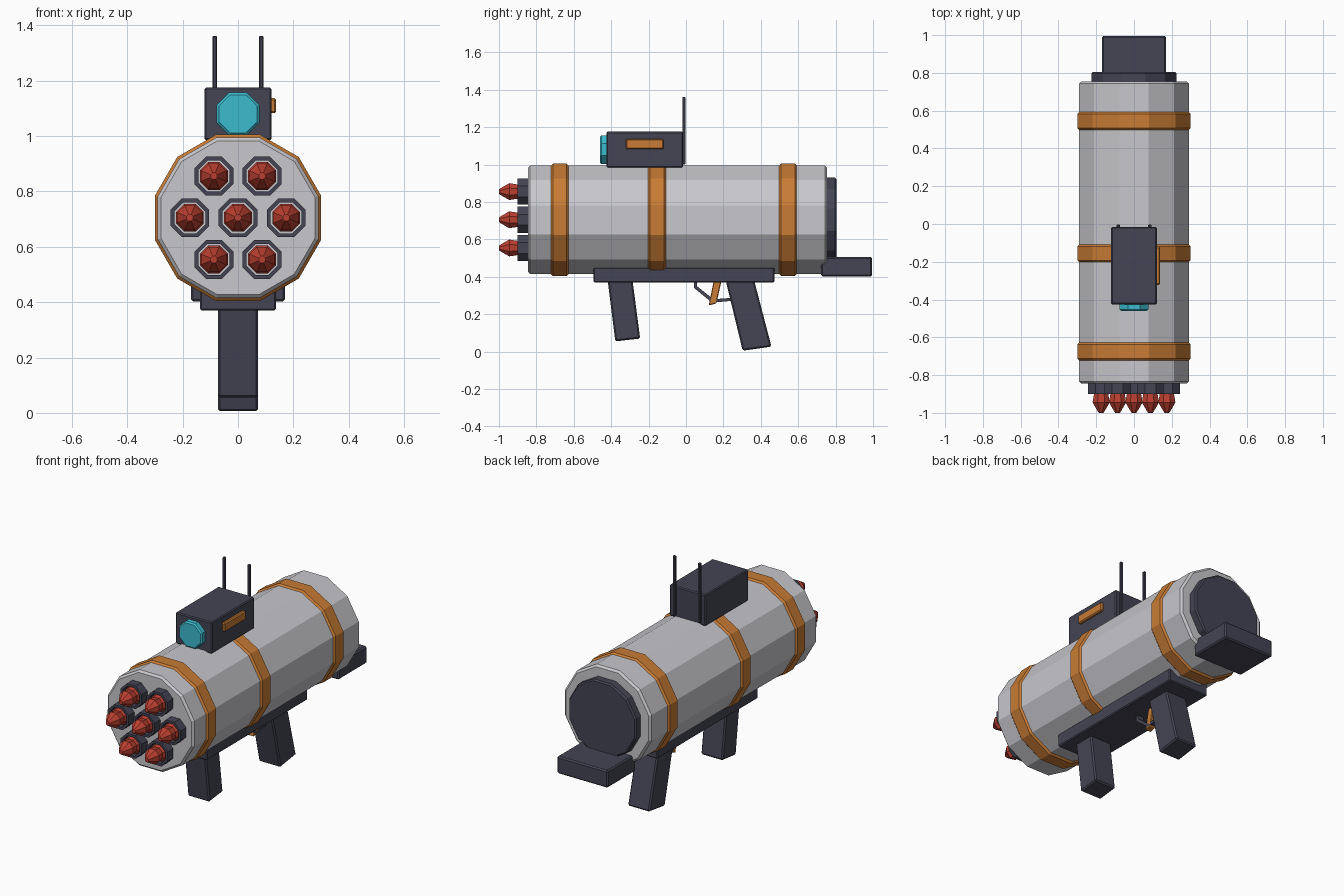
import bpy, bmesh, math

cube = bpy.data.objects.get("Cube")
if cube:
    bpy.data.objects.remove(cube, do_unlink=True)

AXIS_Z = 0.705  # height of the barrel axis


def material(name, rgb):
    mat = bpy.data.materials.new(name)
    mat.use_nodes = True
    color = (*rgb, 1.0)
    mat.diffuse_color = color
    bsdf = next(n for n in mat.node_tree.nodes if n.type == 'BSDF_PRINCIPLED')
    bsdf.inputs["Base Color"].default_value = color
    return mat


GREY = material("light grey", (0.58, 0.58, 0.61))
DARK = material("dark slate", (0.058, 0.058, 0.09))
ORANGE = material("orange", (0.58, 0.2, 0.035))
RED = material("red", (0.5, 0.05, 0.03))
TEAL = material("teal", (0.045, 0.5, 0.62))


def finish(name, bm, mat, bevel=0.0):
    bmesh.ops.recalc_face_normals(bm, faces=bm.faces)
    if bevel:
        bmesh.ops.bevel(bm, geom=bm.edges[:], offset=bevel, segments=1,
                        affect='EDGES', profile=0.5)
    mesh = bpy.data.meshes.new(name)
    bm.to_mesh(mesh)
    bm.free()
    mesh.materials.append(mat)
    obj = bpy.data.objects.new(name, mesh)
    bpy.context.collection.objects.link(obj)
    return obj


def lathe(name, profile, sides, mat, x=0.0, z=AXIS_Z, closed=False):
    """Faceted solid along y from (y, flat radius) pairs; closed makes a ring."""
    bm = bmesh.new()
    step = 2 * math.pi / sides
    rings = []
    for y, flat in profile:
        r = flat / math.cos(step / 2)
        rings.append([bm.verts.new((x + r * math.cos((i + 0.5) * step), y,
                                    z + r * math.sin((i + 0.5) * step)))
                      for i in range(sides)])
    pairs = list(zip(rings, rings[1:]))
    if closed:
        pairs.append((rings[-1], rings[0]))
    else:
        bm.faces.new(rings[0])
        bm.faces.new(rings[-1])
    for a, b in pairs:
        for i in range(sides):
            j = (i + 1) % sides
            bm.faces.new((a[i], a[j], b[j], b[i]))
    return finish(name, bm, mat)


def drum(name, y0, y1, flat, sides, mat, edge=0.01, **place):
    """Faceted cylinder with chamfered rims."""
    profile = [(y0, flat - edge), (y0 + edge, flat), (y1 - edge, flat), (y1, flat - edge)]
    return lathe(name, profile, sides, mat, **place)


def slab(name, outline, x0, x1, mat, bevel=0.006):
    """Side outline of (y, z) points extruded across x."""
    bm = bmesh.new()
    a = [bm.verts.new((x0, y, z)) for y, z in outline]
    b = [bm.verts.new((x1, y, z)) for y, z in outline]
    bm.faces.new(a)
    bm.faces.new(b)
    for i in range(len(a)):
        j = (i + 1) % len(a)
        bm.faces.new((a[i], a[j], b[j], b[i]))
    return finish(name, bm, mat, bevel)


def box(name, x0, x1, y0, y1, z0, z1, mat, bevel=0.006):
    return slab(name, [(y0, z0), (y1, z0), (y1, z1), (y0, z1)], x0, x1, mat, bevel)


# Barrel, bands and rear cap
drum("barrel", -0.845, 0.755, 0.29, 12, GREY, edge=0.012)
for label, y in (("front", -0.675), ("middle", -0.155), ("rear", 0.545)):
    drum(label + "_band", y - 0.047, y + 0.047, 0.3, 12, ORANGE)
drum("rear_cap", 0.74, 0.805, 0.225, 12, DARK, edge=0.008)

# Seven launch tubes, each holding a rocket
spots = [(0.0, 0.0)] + [(0.174 * math.cos(k * math.pi / 3), 0.174 * math.sin(k * math.pi / 3))
                        for k in range(6)]
for n, (dx, dz) in enumerate(spots, 1):
    lathe(f"launch_tube_{n}", [(-0.83, 0.07), (-0.9, 0.07), (-0.9, 0.056), (-0.83, 0.056)],
          8, DARK, x=dx, z=AXIS_Z + dz, closed=True)
    lathe(f"rocket_{n}", [(-0.83, 0.05), (-0.88, 0.05), (-0.9, 0.038), (-0.945, 0.045),
                          (-0.99, 0.019), (-1.0, 0.012)],
          8, RED, x=dx, z=AXIS_Z + dz)

# Underside rail, shoulder rest and grips
box("grip_rail", -0.137, 0.137, -0.495, 0.472, 0.37, 0.45, DARK)
box("shoulder_rest", -0.17, 0.17, 0.722, 0.995, 0.402, 0.507, DARK, 0.008)
slab("front_grip", [(-0.42, 0.39), (-0.378, 0.055), (-0.245, 0.07), (-0.287, 0.39)],
     -0.073, 0.073, DARK, 0.008)
slab("rear_grip", [(0.21, 0.39), (0.303, 0.005), (0.457, 0.027), (0.362, 0.39)],
     -0.073, 0.073, DARK, 0.008)

# Trigger and its guard
slab("trigger", [(0.148, 0.38), (0.19, 0.38), (0.163, 0.258), (0.122, 0.247)],
     -0.02, 0.02, ORANGE, 0.004)
slab("trigger_guard", [(0.043, 0.38), (0.043, 0.34), (0.14, 0.262), (0.25, 0.272),
                       (0.25, 0.288), (0.146, 0.28), (0.06, 0.349), (0.06, 0.38)],
     -0.02, 0.02, DARK, 0.0)

# Sight with lens, side plate and antennas
box("sight_housing", -0.121, 0.121, -0.425, -0.015, 0.985, 1.176, DARK)
drum("sight_lens", -0.46, -0.415, 0.077, 8, TEAL, edge=0.008, z=1.08)
box("sight_side_plate", 0.11, 0.138, -0.322, -0.12, 1.083, 1.137, ORANGE)
for label, side in (("left", 1), ("right", -1)):
    cx = side * 0.084
    box(label + "_antenna", cx - 0.009, cx + 0.009, -0.02, -0.002, 1.0, 1.362, DARK, 0.004)
